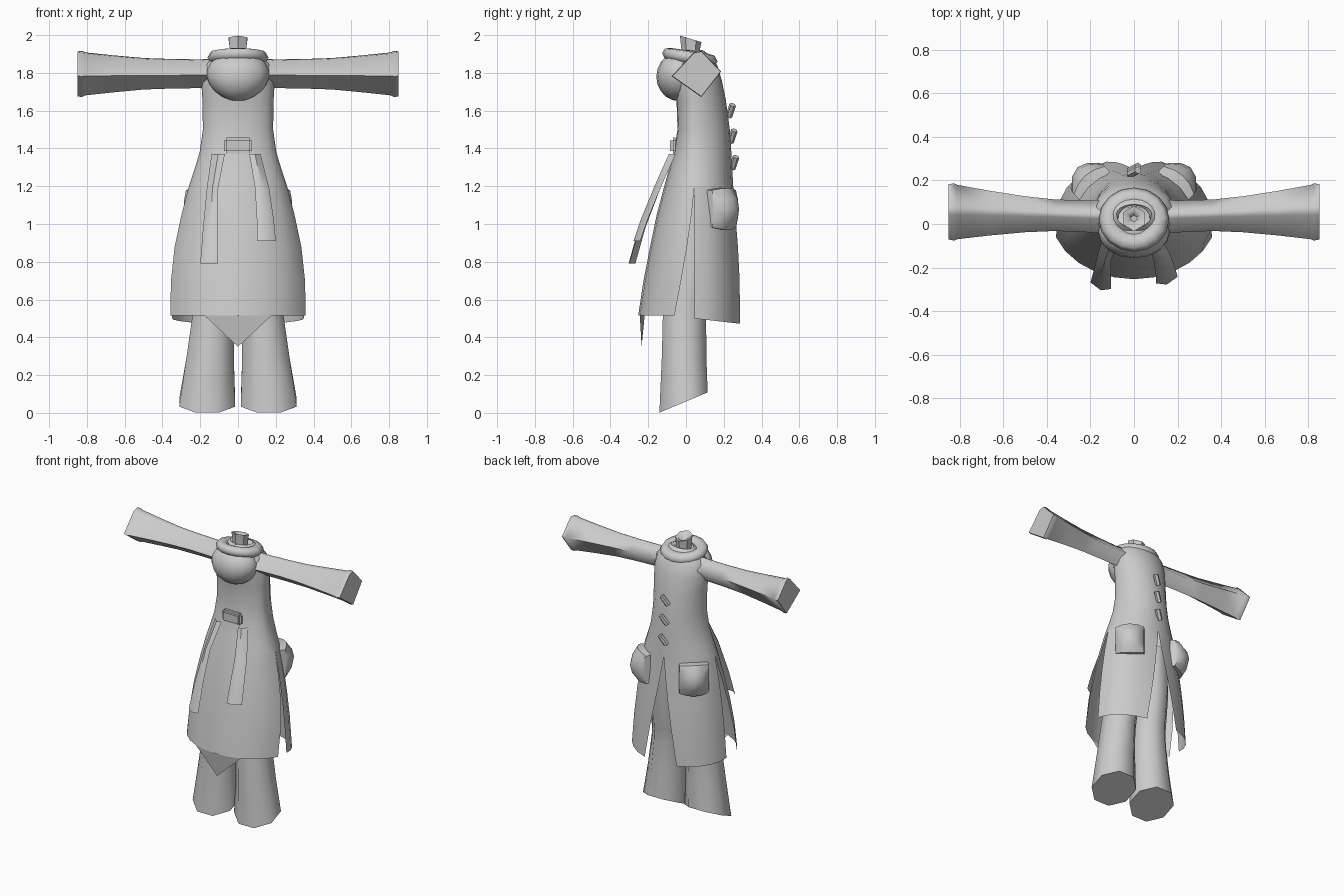
import bpy, bmesh, math
from mathutils import Vector, Matrix

if "Cube" in bpy.data.objects:
    bpy.data.objects.remove(bpy.data.objects["Cube"])

cloth = bpy.data.materials.new("grey_cloth")
cloth.diffuse_color = (0.6, 0.6, 0.6, 1)
cloth.use_nodes = True
cloth.node_tree.nodes["Principled BSDF"].inputs["Base Color"].default_value = cloth.diffuse_color


def finish(name, bm, angle=50, mirror=False, recalc=True):
    if recalc:
        bmesh.ops.recalc_face_normals(bm, faces=bm.faces)
    me = bpy.data.meshes.new(name)
    bm.to_mesh(me)
    bm.free()
    me.materials.append(cloth)
    ob = bpy.data.objects.new(name, me)
    bpy.context.collection.objects.link(ob)
    if mirror:
        ob.modifiers.new("mirror", 'MIRROR').use_clip = False
    bpy.ops.object.select_all(action='DESELECT')
    bpy.context.view_layer.objects.active = ob
    ob.select_set(True)
    bpy.ops.object.shade_smooth_by_angle(angle=math.radians(angle))
    return ob


def loft(name, rings, closed=True, caps=(), **kw):
    """Skin rows of points; caps lists the row indices to close."""
    bm = bmesh.new()
    rows = [[bm.verts.new(p) for p in r] for r in rings]
    n = len(rows[0])
    for a, b in zip(rows, rows[1:]):
        for i in range(n if closed else n - 1):
            j = (i + 1) % n
            bm.faces.new((a[i], a[j], b[j], b[i]))
    for c in caps:
        bm.faces.new(rows[c])
    return finish(name, bm, **kw)


def body_point(row, a):
    """Point on the coat outline; angle 0 is +x, 90 degrees is +y."""
    z, rx, yb, yf = row
    c = 0.045
    s = math.sin(a)
    return Vector((rx * math.cos(a), c + s * (yf - c if s > 0 else c - yb), z))


# coat torso: z, half width, back y, front y
torso = [(1.20, .26, -.115, .25), (1.29, .23, -.09, .245), (1.38, .203, -.065, .24),
         (1.50, .186, -.045, .232), (1.65, .188, -.05, .212), (1.76, .195, -.07, .19),
         (1.84, .18, -.075, .165), (1.89, .13, -.05, .13), (1.92, .08, -.02, .09)]
loft("coat_torso", [[body_point(r, math.tau * i / 20) for i in range(20)] for r in torso])

# back skirt panel, its side edges swinging back toward the hem
back = [(1.20, .26, -.115, .25), (1.05, .30, -.155, .25), (.88, .34, -.19, .25),
        (.70, .368, -.225, .25), (.515, .383, -.253, .25)]
rows = []
for r in back:
    t = (1.20 - r[0]) / .69
    e = math.radians(21) * t
    rows.append([body_point(r, -e - (math.pi - 2 * e) * i / 10) for i in range(11)])
loft("back_skirt", rows, closed=False)

# pointed tail under the back hem
tail = bmesh.new()
hem = [v.copy() for v in rows[-1][3:8]]
tail.faces.new([tail.verts.new(p) for p in hem + [Vector((0, -.235, .35))]])
finish("back_tail", tail)

# front skirt panels, parting at the centre
front = [(1.20, .26, -.1, .25), (1.05, .29, -.1, .262), (.88, .315, -.1, .278),
         (.70, .335, -.1, .292), (.485, .35, -.1, .303)]
rows = []
for r in front:
    t = (1.20 - r[0]) / .715
    end = math.radians(90 - 21 * t)
    row = [body_point(r, end * i / 5) for i in range(6)]
    for p in row:
        if r is front[-1]:
            p.z = .5 - .03 * (p.y - .045) / .258
    rows.append(row)
loft("front_skirt", rows, closed=False, mirror=True)

# trouser legs: z, centre x, centre y, half width, half depth
legs = [(1.15, .10, .05, .10, .12), (.85, .11, .04, .11, .12), (.60, .125, .0, .108, .115),
        (.51, .132, -.008, .11, .115), (.30, .147, -.01, .125, .118), (.055, .163, -.013, .148, .128)]
rows = []
for z, cx, cy, hx, hy in legs:
    row = []
    for i in range(8):
        a = math.tau * (i + .5) / 8
        x, y = cx + hx * math.cos(a) * 1.08, cy + hy * math.sin(a) * 1.08
        row.append((x, y, z + (.42 * (y - cy) if z < .1 else 0)))
    rows.append(row)
loft("trouser_leg", rows, caps=(0, -1), mirror=True)

# sleeves: five-sided section widening to the cuff
section = [(-.132, -.015), (-.015, .112), (.025, .12), (.13, .01), (.025, -.125)]
rows = []
for x, sy, sz in [(.10, .62, .66), (.20, .56, .62), (.36, .55, .64), (.50, .63, .68),
                  (.66, .78, .80), (.81, .95, .93), (.825, 1, 1), (.85, .97, .97)]:
    k = (x - .1) / .75
    rows.append([(x, .032 + .025 * k + y * sy, 1.797 + z * sz) for y, z in section])
loft("sleeve", rows, caps=(-1,), angle=75, mirror=True)

# neck: six-sided with a slanted, sunken top
rows = []
for r, z, slope in [(.05, 1.85, 0), (.05, 1.93, 0), (.057, 1.98, -.3), (.04, 1.975, -.3), (.015, 1.94, 0)]:
    rows.append([(r * math.cos(a), .025 + r * math.sin(a), z + slope * r * math.sin(a))
                 for a in (math.tau * i / 6 + math.pi / 6 for i in range(6))])
loft("neck", rows, caps=(-1,))

# hood: drooping bag on the back
bm = bmesh.new()
bmesh.ops.create_uvsphere(bm, u_segments=16, v_segments=10, radius=1)
for v in bm.verts:
    x, y, z = v.co
    w = .165 * (1 + .12 * z)
    v.co = (x * w, -.035 + y * .122, 1.78 + z * .13)
finish("hood", bm, angle=80)

# hood collar: soft ring draped around the neck, low at the front
rows = []
for i in range(17):
    a = math.tau * i / 16
    row = []
    for j in range(7):
        b = math.tau * j / 7
        r = .105 + .042 * math.cos(b)
        y = r * math.sin(a)
        row.append((r * 1.1 * math.cos(a), .02 + y, 1.882 - .15 * y + .036 * math.sin(b)))
    rows.append(row)
loft("hood_collar", rows, angle=80)

# back belt knot
bm = bmesh.new()
bmesh.ops.create_cube(bm, size=1, matrix=Matrix.Translation((0, -.062, 1.415)) @ Matrix.Diagonal((.15, .045, .085, 1)))
bmesh.ops.bevel(bm, geom=bm.edges[:], offset=.015, segments=2, affect='EDGES')
finish("belt_knot", bm, angle=80)


# loose belt ends: inner x, outer x, y, z
def strap(name, pts):
    loft(name, [[(a, y, z), ((a + b) / 2, y - .006, z), (b, y + .03, z)] for a, b, y, z in pts], closed=False)


strap("belt_end_left", [(-.07, -.14, -.085, 1.37), (-.105, -.165, -.165, 1.19),
                        (-.105, -.185, -.245, .98), (-.105, -.20, -.298, .79)])
strap("belt_end_right", [(.06, .12, -.085, 1.37), (.09, .165, -.165, 1.19),
                         (.10, .19, -.235, 1.02), (.10, .20, -.272, .91)])

# pockets: bulging pouches on the front panels
bm = bmesh.new()
bmesh.ops.create_cube(bm, size=2)
bmesh.ops.subdivide_edges(bm, edges=bm.edges[:], cuts=3, use_grid_fill=True)
turn = Matrix.Translation((.195, .19, 1.08)) @ Matrix.Rotation(math.radians(-42), 4, 'Z')
for v in bm.verts:
    x, y, z = v.co
    bulge = (1 - .65 * x * x) * (1 - .55 * z * z)
    v.co = turn @ Vector((x * .095, (y * .095 * bulge if y > 0 else y * .02), z * .11 * (1 - .1 * x * x)))
finish("pocket", bm, mirror=True)

# toggles down the front
for k, (y, z) in enumerate([(.237, 1.60), (.246, 1.465), (.255, 1.325)]):
    bm = bmesh.new()
    m = (Matrix.Translation((0, y, z)) @ Matrix.Rotation(math.radians(-18), 4, 'X')
         @ Matrix.Rotation(math.radians(30), 4, 'Y'))
    bmesh.ops.create_cone(bm, cap_ends=True, segments=6, radius1=.018, radius2=.018, depth=.075, matrix=m)
    finish("toggle_%d" % (k + 1), bm)
